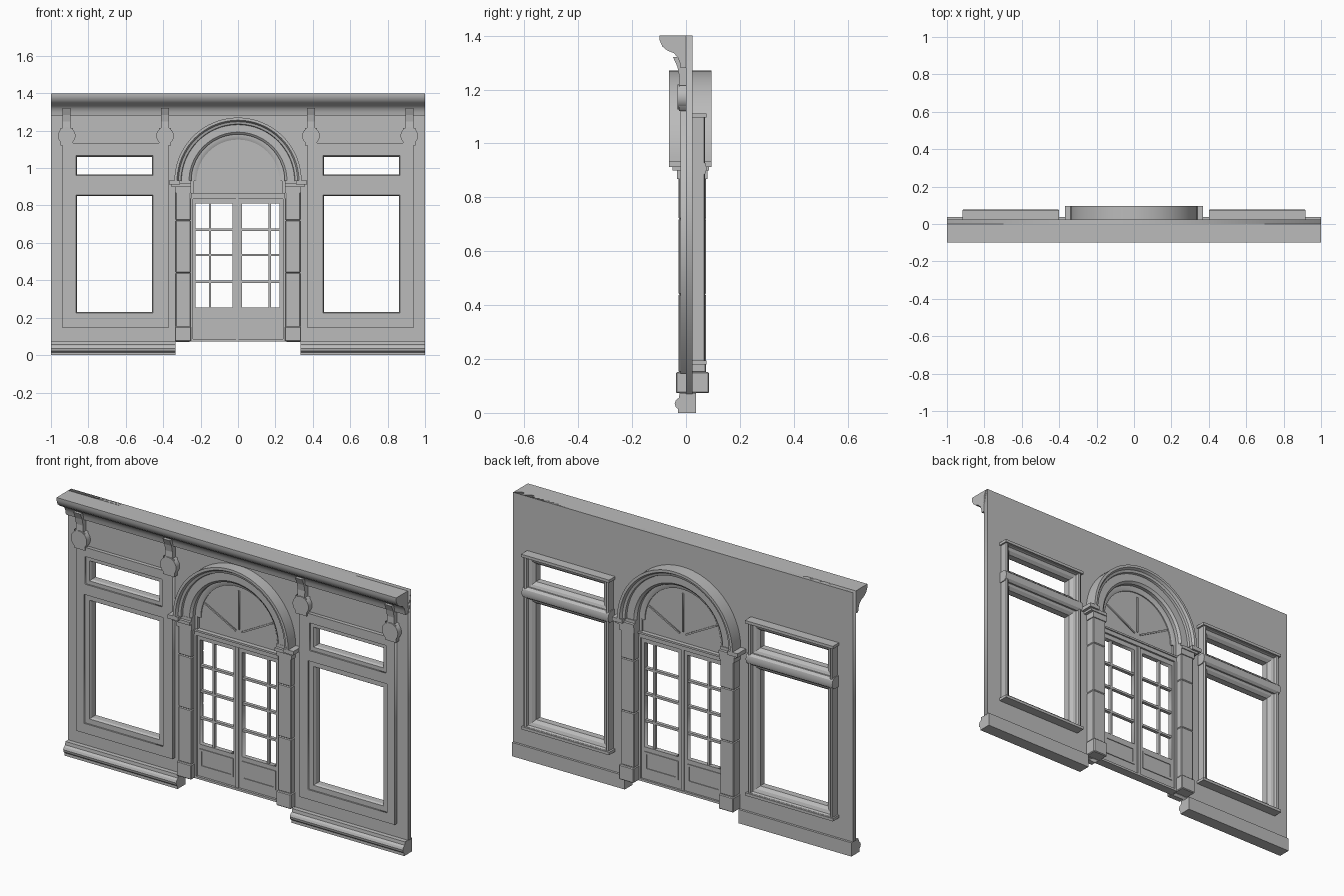
import bpy, bmesh
from math import sin, cos, pi, radians

cube = bpy.data.objects.get("Cube")
if cube:
    bpy.data.objects.remove(cube, do_unlink=True)

stone = bpy.data.materials.new("stone grey")
stone.use_nodes = True
GREY = (0.5, 0.5, 0.5, 1)
stone.diffuse_color = GREY
stone.node_tree.nodes["Principled BSDF"].inputs["Base Color"].default_value = GREY
SPRING = 0.93          # height where the arch starts


def finish(name, mesh, mirror=False, bevel=0, smooth=False):
    mesh.name = name
    mesh.materials.clear()
    mesh.materials.append(stone)
    ob = bpy.data.objects.new(name, mesh)
    bpy.context.collection.objects.link(ob)
    if bevel:
        mod = ob.modifiers.new("bevel", 'BEVEL')
        mod.width, mod.segments = bevel, 1
    if mirror:
        ob.modifiers.new("mirror", 'MIRROR')
    if smooth:
        bpy.ops.object.select_all(action='DESELECT')
        bpy.context.view_layer.objects.active = ob
        ob.select_set(True)
        bpy.ops.object.shade_smooth_by_angle(angle=radians(30))
    return ob


def from_rings(name, rings, closed, **kw):
    """Skin closed profile rings; join the last to the first, or cap the ends."""
    bm = bmesh.new()
    vs = [[bm.verts.new(p) for p in ring] for ring in rings]
    n = len(vs[0])
    pairs = list(zip(vs, vs[1:])) + ([(vs[-1], vs[0])] if closed else [])
    for a, b in pairs:
        for i in range(n):
            j = (i + 1) % n
            bm.faces.new((a[i], a[j], b[j], b[i]))
    if not closed:
        bm.faces.new(vs[0])
        bm.faces.new(vs[-1])
    bmesh.ops.recalc_face_normals(bm, faces=bm.faces)
    mesh = bpy.data.meshes.new(name)
    bm.to_mesh(mesh)
    bm.free()
    return finish(name, mesh, **kw)


def extrude_x(name, profile, x0, x1, **kw):
    return from_rings(name, [[(x, y, z) for y, z in profile] for x in (x0, x1)], False, **kw)


def box(name, x0, x1, y0, y1, z0, z1, **kw):
    return extrude_x(name, [(y0, z0), (y1, z0), (y1, z1), (y0, z1)], x0, x1, **kw)


def frame(name, x0, x1, z0, z1, profile, **kw):
    """Sweep an (inset, y) profile around a rectangle."""
    rings = [[((x0 + d) if sx else (x1 - d), y, (z0 + d) if sz else (z1 - d))
              for d, y in profile] for sx, sz in ((1, 1), (0, 1), (0, 0), (1, 0))]
    return from_rings(name, rings, True, **kw)


def arch(name, profile, steps=40, **kw):
    """Sweep an (radius, y) profile around a half circle."""
    rings = [[(r * cos(pi * i / steps), y, SPRING + r * sin(pi * i / steps))
              for r, y in profile] for i in range(steps + 1)]
    return from_rings(name, rings, False, smooth=True, **kw)


def plate(name, loops, y0, y1, **kw):
    """Flat outline with holes, given in x and z, thickened from y0 to y1."""
    cu = bpy.data.curves.new(name, 'CURVE')
    cu.dimensions, cu.fill_mode = '2D', 'BOTH'
    cu.extrude = (y1 - y0) / 2
    for loop in loops:
        sp = cu.splines.new('POLY')
        sp.points.add(len(loop) - 1)
        for pt, (x, z) in zip(sp.points, loop):
            pt.co = (x, z, 0, 1)
        sp.use_cyclic_u = True
    tmp = bpy.data.objects.new(name + " outline", cu)
    mesh = bpy.data.meshes.new_from_object(tmp)
    bpy.data.objects.remove(tmp)
    for v in mesh.vertices:
        x, z, d = v.co
        v.co = (x, (y0 + y1) / 2 - d, z)
    bm = bmesh.new()
    bm.from_mesh(mesh)
    bmesh.ops.remove_doubles(bm, verts=bm.verts, dist=1e-5)
    bmesh.ops.recalc_face_normals(bm, faces=bm.faces)
    bm.to_mesh(mesh)
    bm.free()
    return finish(name, mesh, **kw)


def rect(x0, x1, z0, z1, grow=0):
    return [(x0 - grow, z0 - grow), (x1 + grow, z0 - grow),
            (x1 + grow, z1 + grow), (x0 - grow, z1 + grow)]


def arc(r, a0=0, a1=180, steps=40, cx=0, cz=SPRING):
    return [(cx + r * cos(radians(a0 + (a1 - a0) * i / steps)),
             cz + r * sin(radians(a0 + (a1 - a0) * i / steps))) for i in range(steps + 1)]


lower = (0.46, 0.86, 0.23, 0.85)
upper = (0.46, 0.86, 0.965, 1.06)
holes = [rect(*w, 0.033 if w is lower else 0.026) for w in (lower, upper)]

# Wall with window and door openings
outline = [(1, 0.07), (1, 1.4), (-1, 1.4), (-1, 0.07), (-0.26, 0.07)]
outline += arc(0.26)[::-1] + [(0.26, 0.07)]
mirrored = [[(-x, z) for x, z in h] for h in holes]
plate("wall", [outline] + holes + mirrored, 0, 0.025)

# Crown cornice and base moulding
extrude_x("cornice", [(0.025, 1.4), (-0.098, 1.4), (-0.098, 1.383), (-0.088, 1.36),
                      (-0.07, 1.345), (-0.045, 1.335), (-0.03, 1.318), (-0.023, 1.3),
                      (-0.02, 1.28), (0.01, 1.28)], -1, 1, smooth=True)
extrude_x("base_moulding", [(0.037, 0), (-0.03, 0), (-0.03, 0.015), (-0.039, 0.023),
                            (-0.042, 0.036), (-0.037, 0.048), (-0.026, 0.056),
                            (-0.024, 0.073), (0.037, 0.073)], 0.335, 1, mirror=True, smooth=True)

# Raised window surround panels with pilaster ornaments
plate("window_panel", [rect(0.372, 0.937, 0.145, 1.135)] + holes, -0.02, 0.002, mirror=True)
for side, x in (("inner", 0.39), ("outer", 0.916)):
    plate(side + "_ornament", [arc(0.047, 0, 360, 23, x, 1.172)], -0.031, 0.002, mirror=True)
    plate(side + "_ornament_neck", [rect(x - 0.033, x + 0.033, 1.12, 1.215)],
          -0.026, 0.002, mirror=True)
    extrude_x(side + "_bracket", [(0, 1.2), (-0.027, 1.2), (-0.025, 1.25), (-0.032, 1.285),
                                  (-0.048, 1.32), (0, 1.32)], x - 0.021, x + 0.021, mirror=True)

# Window frames, moulded on the back
for name, w in (("lower", lower), ("upper", upper)):
    g = 0.05
    d = 0.015 if name == "lower" else 0.022
    frame(name + "_window_frame", w[0] - g, w[1] + g, w[2] - g, w[3] + g,
          [(0, 0.02), (0, 0.066), (0.008, 0.07), (0.016, 0.066), (0.02, 0.052),
           (0.036, 0.046), (0.05, 0.032), (0.05, -0.002), (0.044, -0.012),
           (d, -0.012), (d, 0.02)], mirror=True)
extrude_x("window_rail", [(0.02, 0.877), (0.06, 0.877), (0.072, 0.888), (0.077, 0.907),
                          (0.072, 0.926), (0.06, 0.937), (0.02, 0.937)],
          0.405, 0.915, mirror=True, smooth=True)
box("window_sill", 0.4, 0.918, 0.02, 0.076, 0.18, 0.195, mirror=True)
box("window_head", 0.4, 0.918, 0.02, 0.076, 1.097, 1.112, mirror=True)

# Door piers: plinth, blocks, capital and impost
box("pier_plinth", 0.25, 0.337, -0.037, 0.085, 0.073, 0.152, mirror=True, bevel=0.004)
for i, (z0, z1) in enumerate(((0.15, 0.44), (0.44, 0.72), (0.72, 0.872))):
    box(f"pier_block_{i + 1}", 0.253, 0.333, -0.028, 0.075, z0, z1, mirror=True, bevel=0.004)
box("pier_capital", 0.25, 0.338, -0.033, 0.08, 0.868, 0.908, mirror=True)
box("impost_lower", 0.25, 0.355, -0.05, 0.085, 0.9, 0.917, mirror=True)
box("impost", 0.31, 0.37, -0.063, 0.095, 0.912, 0.933, mirror=True)
box("impost_inner", 0.25, 0.32, -0.035, 0.07, 0.912, 0.933, mirror=True)

# Arch surround with stepped mouldings on both faces
arch("arch_surround", [(0.34, -0.063), (0.34, 0.095), (0.326, 0.095), (0.318, 0.082),
                       (0.305, 0.078), (0.302, 0.066), (0.262, 0.066), (0.25, 0.055),
                       (0.25, -0.024), (0.262, -0.034), (0.302, -0.034), (0.305, -0.046),
                       (0.318, -0.05), (0.326, -0.063)])

# Fanlight above the door
plate("fanlight_panel", [[(-0.25, 0.86), (0.25, 0.86)] + arc(0.252)], 0.01, 0.024)
arch("fanlight_rim", [(0.252, -0.003), (0.252, 0.036), (0.238, 0.036), (0.222, 0.03),
                      (0.222, 0.004), (0.238, -0.003)])
for i, a in enumerate((28, 90, 152)):
    c, s = cos(radians(a)), sin(radians(a))
    bar = [(r * c - t * s, 0.905 + r * s + t * c)
           for r, t in ((0.02, -0.004), (0.225, -0.004), (0.225, 0.004), (0.02, 0.004))]
    plate(f"fanlight_bar_{i + 1}", [bar], 0.004, 0.03)
box("fanlight_jamb", 0.235, 0.252, -0.003, 0.036, 0.86, 0.935, mirror=True)
box("transom", -0.25, 0.25, -0.008, 0.04, 0.835, 0.862)
box("transom_lip", -0.25, 0.25, -0.014, 0.046, 0.858, 0.868)

# Double door with glazed openings
panes = ((-0.227, -0.03, -0.15), (0.022, 0.222, 0.17))
plate("door", [rect(-0.253, 0.253, 0.075, 0.838)]
      + [rect(a, b, 0.255, 0.81) for a, b, m in panes], 0.004, 0.03)
box("door_threshold", -0.253, 0.253, -0.008, 0.04, 0.073, 0.085)
box("door_jamb", 0.241, 0.255, -0.008, 0.04, 0.075, 0.838, mirror=True)
for side, (a, b, m) in zip(("right", "left"), panes):
    box(side + "_upright_bar", m - 0.006, m + 0.006, 0.008, 0.026, 0.25, 0.815)
    for i, z in enumerate((0.392, 0.535, 0.67)):
        box(f"{side}_cross_bar_{i + 1}", a - 0.003, b + 0.003, 0.008, 0.026, z - 0.006, z + 0.006)
    frame(side + "_door_panel_trim", a, b, 0.132, 0.232,
          [(0, 0), (0, 0.034), (0.012, 0.034), (0.012, 0)])
box("meeting_stile", -0.012, 0.004, -0.002, 0.036, 0.085, 0.835)
